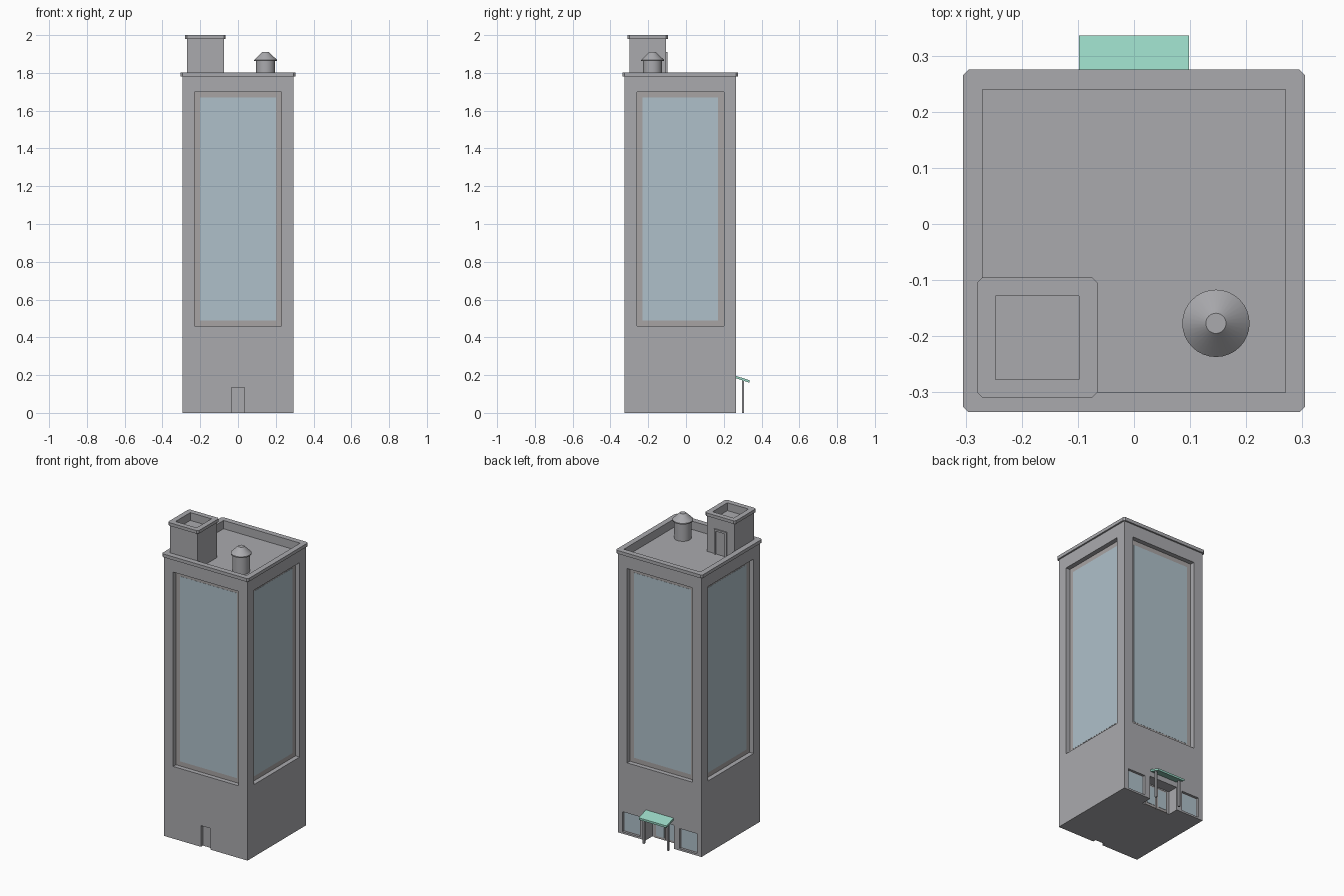
import bpy
import bmesh
from math import radians
from mathutils import Matrix

cube = bpy.data.objects.get("Cube")
if cube:
    bpy.data.objects.remove(cube)


def material(name, rgb):
    m = bpy.data.materials.new(name)
    m.use_nodes = True
    m.diffuse_color = (*rgb, 1)
    m.node_tree.nodes["Principled BSDF"].inputs["Base Color"].default_value = (*rgb, 1)
    return m


WALL = material("grey concrete", (0.40, 0.40, 0.42))
FRAME = material("warm grey frame", (0.39, 0.37, 0.37))
GLASS = material("pale blue glass", (0.43, 0.53, 0.59))
GREEN = material("mint canopy", (0.31, 0.66, 0.54))
CY = -0.03     # tower centre in y
HALF = 0.295   # half width of the tower


def finish(name, bm, mat):
    mesh = bpy.data.meshes.new(name)
    bmesh.ops.recalc_face_normals(bm, faces=bm.faces)
    bm.to_mesh(mesh)
    bm.free()
    ob = bpy.data.objects.new(name, mesh)
    bpy.context.collection.objects.link(ob)
    mesh.materials.append(mat)
    return ob


def box(name, x, y, z, mat=WALL, chamfer=0, turn=None):
    """Box from (min, max) ranges, optionally with chamfered upright edges."""
    bm = bmesh.new()
    bmesh.ops.create_cube(bm, size=1)
    for v in bm.verts:
        for i, (lo, hi) in enumerate((x, y, z)):
            v.co[i] = lo if v.co[i] < 0 else hi
    if chamfer:
        upright = [e for e in bm.edges if abs(e.verts[0].co.z - e.verts[1].co.z) > 1e-5
                   and (e.verts[0].co - e.verts[1].co).xy.length < 1e-5]
        bmesh.ops.bevel(bm, geom=upright, offset=chamfer, segments=1, affect='EDGES')
    if turn:
        bm.transform(turn)
    return finish(name, bm, mat)


def cut(ob, x, y, z, turn=None):
    """Carve a box-shaped recess out of an object."""
    cutter = box("cutter", x, y, z, turn=turn)
    cutter.hide_render = True
    mod = ob.modifiers.new("recess", 'BOOLEAN')
    mod.operation = 'DIFFERENCE'
    mod.solver = 'EXACT'
    mod.object = cutter
    bpy.context.view_layer.objects.active = ob
    bpy.ops.object.modifier_apply(modifier=mod.name)
    bpy.data.objects.remove(cutter)


def around(x, y, reach):
    return (x - reach, x + reach), (y - reach, y + reach)


# Tower body with sunken roof, and its cornice ring
tower = box("tower", *around(0, CY, HALF), (0, 1.79))
cornice = box("cornice", *around(0, CY, 0.305), (1.782, 1.803), chamfer=0.01)
for part in (tower, cornice):
    cut(part, *around(0, CY, 0.27), (1.75, 1.9))

# One tall recessed window on each side
for i, side in enumerate(("front", "left", "back", "right")):
    turn = Matrix.Translation((0, CY, 0)) @ Matrix.Rotation(radians(90 * i), 4, 'Z')
    depth = HALF - 0.03
    cut(tower, (-0.23, 0.23), (-0.4, -depth), (0.46, 1.70), turn)
    box(side + "_window_frame", (-0.23, 0.23), (-depth - 0.001, -depth + 0.003),
        (0.46, 1.70), FRAME, turn=turn)
    box(side + "_window_glass", (-0.20, 0.20), (-depth - 0.002, -depth + 0.003),
        (0.49, 1.67), GLASS, turn=turn)

# Small service door at the front
front = CY - HALF
cut(tower, (-0.034, 0.034), (front - 0.1, front + 0.02), (-0.1, 0.135))

# Entrance recess with glazed double doors at the back
back = CY + HALF
cut(tower, (-0.1, 0.1), (back - 0.07, back + 0.1), (-0.1, 0.15))
for s, side in ((1, "left"), (-1, "right")):
    def span(a, b):
        return tuple(sorted((s * a, s * b)))

    box(side + "_entrance_door", span(0.003, 0.08), (back - 0.075, back - 0.064), (0, 0.14), FRAME)
    box(side + "_entrance_glass", span(0.012, 0.07), (back - 0.07, back - 0.062),
        (0.015, 0.13), GLASS)
    # Shop window beside the entrance
    cut(tower, span(0.14, 0.264), (back - 0.015, back + 0.1), (0.012, 0.14))
    box(side + "_shop_glass", span(0.146, 0.258), (back - 0.018, back - 0.013),
        (0.018, 0.134), GLASS)
    # Canopy post
    box(side + "_canopy_post", span(0.08, 0.092), (0.296, 0.308), (0, 0.178))

# Sloping entrance canopy
canopy = box("canopy", (-0.098, 0.098), (back - 0.003, 0.336), (0.183, 0.196), GREEN)
for v in canopy.data.vertices:
    v.co.z -= (v.co.y - back) * 0.33

# Stair housing on the roof with a sunken top and a rim
hx, hy = -0.1725, -0.2025
housing = box("stair_housing", *around(hx, hy, 0.0975), (1.745, 1.985))
rim = box("stair_housing_rim", *around(hx, hy, 0.1075), (1.98, 2.0), chamfer=0.01)
for part in (housing, rim):
    cut(part, *around(hx, hy, 0.0745), (1.95, 2.1))

# Door and raised surround on the back of the housing
face = hy + 0.0975
surround = box("roof_door_surround", (-0.217, -0.128), (face - 0.003, face + 0.008), (1.745, 1.91))
cut(surround, (-0.205, -0.14), (face + 0.001, face + 0.1), (1.7, 1.898))

# Water tank with conical cap, as a turned profile
bm = bmesh.new()
profile = [(0, 1.745), (0.05, 1.745), (0.05, 1.862), (0.06, 1.862),
           (0.06, 1.869), (0.018, 1.91), (0, 1.91)]
verts = [bm.verts.new((r, 0, z)) for r, z in profile]
edges = [bm.edges.new(pair) for pair in zip(verts, verts[1:])]
bmesh.ops.spin(bm, geom=verts + edges, cent=(0, 0, 0), axis=(0, 0, 1),
               angle=radians(360), steps=32)
bmesh.ops.remove_doubles(bm, verts=bm.verts, dist=1e-5)
bm.transform(Matrix.Translation((0.146, -0.177, 0)))
tank = finish("water_tank", bm, WALL)
bpy.ops.object.select_all(action='DESELECT')
tank.select_set(True)
bpy.context.view_layer.objects.active = tank
bpy.ops.object.shade_smooth_by_angle(angle=radians(30))
